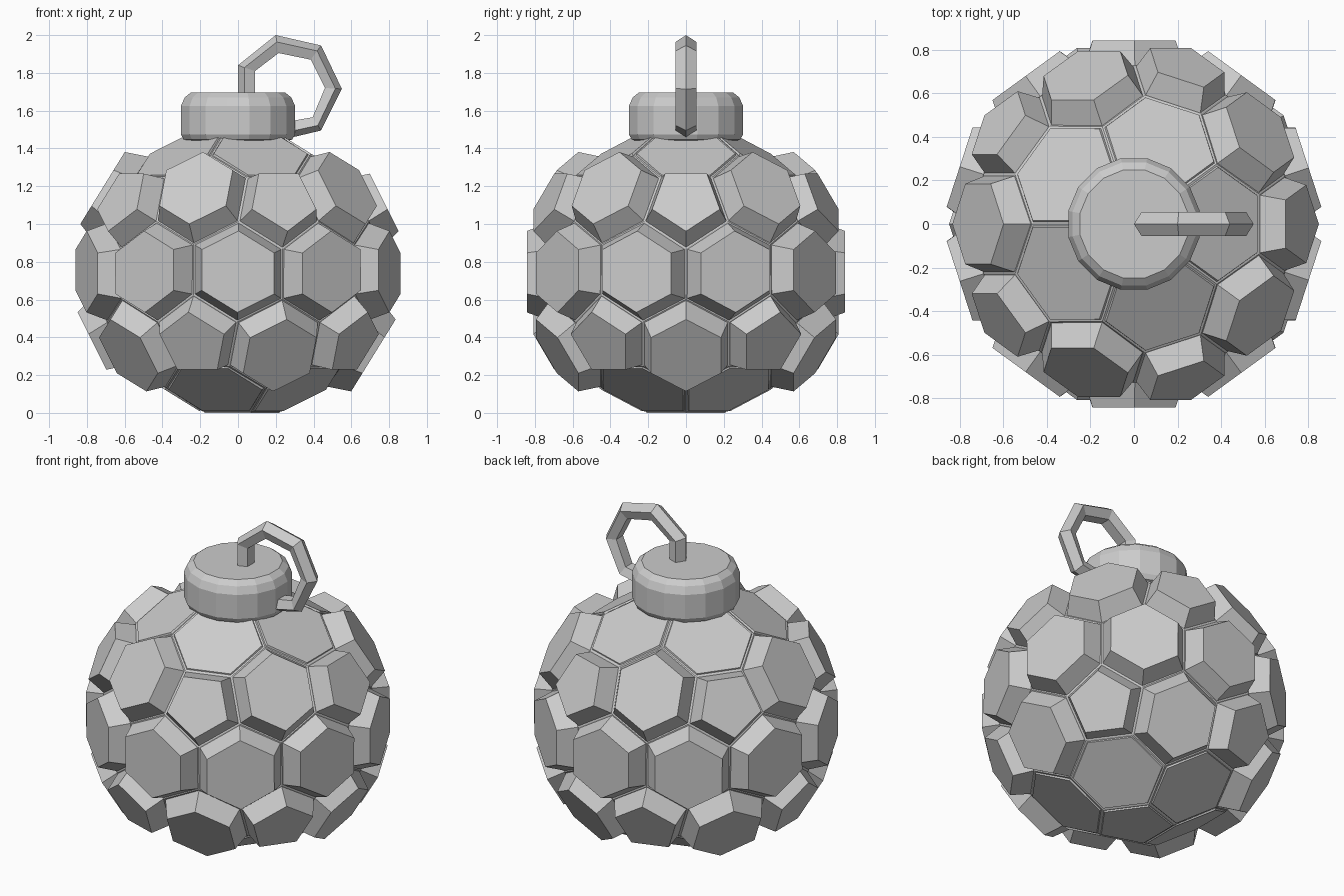
import bpy, bmesh, math
from mathutils import Vector

if "Cube" in bpy.data.objects:
    bpy.data.objects.remove(bpy.data.objects["Cube"])

CENTRE = Vector((0, 0, 0.7475))
R = 0.784


def make(name, verts, faces):
    me = bpy.data.meshes.new(name)
    me.from_pydata([tuple(v) for v in verts], [], faces)
    bm = bmesh.new()
    bm.from_mesh(me)
    bmesh.ops.recalc_face_normals(bm, faces=bm.faces)
    bm.to_mesh(me)
    bm.free()
    ob = bpy.data.objects.new(name, me)
    bpy.context.collection.objects.link(ob)
    return ob


# Cells of the hexagon/pentagon ball: one cell around each icosphere vertex
ico = bmesh.new()
bmesh.ops.create_icosphere(ico, subdivisions=2, radius=1)
cells = []
for v in ico.verts:
    n = v.co.normalized()
    a = n.orthogonal().normalized()
    b = n.cross(a)
    pts = [f.calc_center_median().normalized() * R for f in v.link_faces]
    pts.sort(key=lambda p: math.atan2(p.dot(b), p.dot(a)))
    cells.append((n, pts))
ico.free()

# Inner core seen in the grooves
verts, faces = [], []
for n, pts in cells:
    faces.append(range(len(verts), len(verts) + len(pts)))
    verts += [p * 0.988 + CENTRE for p in pts]
core = make("body_core", verts, [tuple(f) for f in faces])
bm = bmesh.new()
bm.from_mesh(core.data)
bmesh.ops.remove_doubles(bm, verts=bm.verts, dist=0.001)
bmesh.ops.recalc_face_normals(bm, faces=bm.faces)
bm.to_mesh(core.data)
bm.free()


# Plates: three raised rows, flush plates near the poles
def plates(name, chosen, base_scale, top_scale, lift):
    verts, faces = [], []
    for n, pts in chosen:
        k, s = len(pts), len(verts)
        d = sum(p.dot(n) for p in pts) / k
        for depth, scale in ((d - 0.012, base_scale), (d + lift, top_scale)):
            verts += [CENTRE + n * depth + (p - n * p.dot(n)) * scale for p in pts]
        faces.append(tuple(range(s + k, s + 2 * k)))
        faces += [(s + i, s + (i + 1) % k, s + k + (i + 1) % k, s + k + i) for i in range(k)]
        faces.append(tuple(range(s + k - 1, s - 1, -1)))
    make(name, verts, faces)


plates("raised_plates", [c for c in cells if abs(c[0].z) < 0.7], 0.96, 0.80, 0.108)
plates("flush_plates", [c for c in cells if abs(c[0].z) > 0.7], 0.95, 0.93, 0.0)

# Cap: 16-sided lathe
N = 16
profile = [(0.27, 1.44), (0.293, 1.447), (0.308, 1.475), (0.308, 1.625), (0.288, 1.67), (0.253, 1.697)]
verts = [(r * math.cos((i + 0.5) * math.tau / N), r * math.sin((i + 0.5) * math.tau / N), z)
         for r, z in profile for i in range(N)]
faces = [(j * N + i, j * N + (i + 1) % N, (j + 1) * N + (i + 1) % N, (j + 1) * N + i)
         for j in range(len(profile) - 1) for i in range(N)]
faces += [tuple(range(N)), tuple(range(len(verts) - N, len(verts)))]
make("cap", verts, faces)

# Pull ring: five-sided bar swept between outer and inner outlines
outer = [(0, 1.65), (0, 1.84), (0.2, 2.0), (0.44, 1.945), (0.55, 1.715), (0.44, 1.495), (0.25, 1.45)]
inner = [(0.09, 1.65), (0.09, 1.81), (0.215, 1.905), (0.385, 1.87), (0.46, 1.72), (0.395, 1.565), (0.25, 1.54)]
section = [(1, 0), (0.618, 0.055), (0, 0.034), (0, -0.034), (0.618, -0.055)]
verts = [(ix + (ox - ix) * t, y, iz + (oz - iz) * t)
         for (ox, oz), (ix, iz) in zip(outer, inner) for t, y in section]
faces = [(j * 5 + i, j * 5 + (i + 1) % 5, j * 5 + 5 + (i + 1) % 5, j * 5 + 5 + i)
         for j in range(len(outer) - 1) for i in range(5)]
faces += [tuple(range(5)), tuple(range(len(verts) - 5, len(verts)))]
make("pull_ring", verts, faces)
